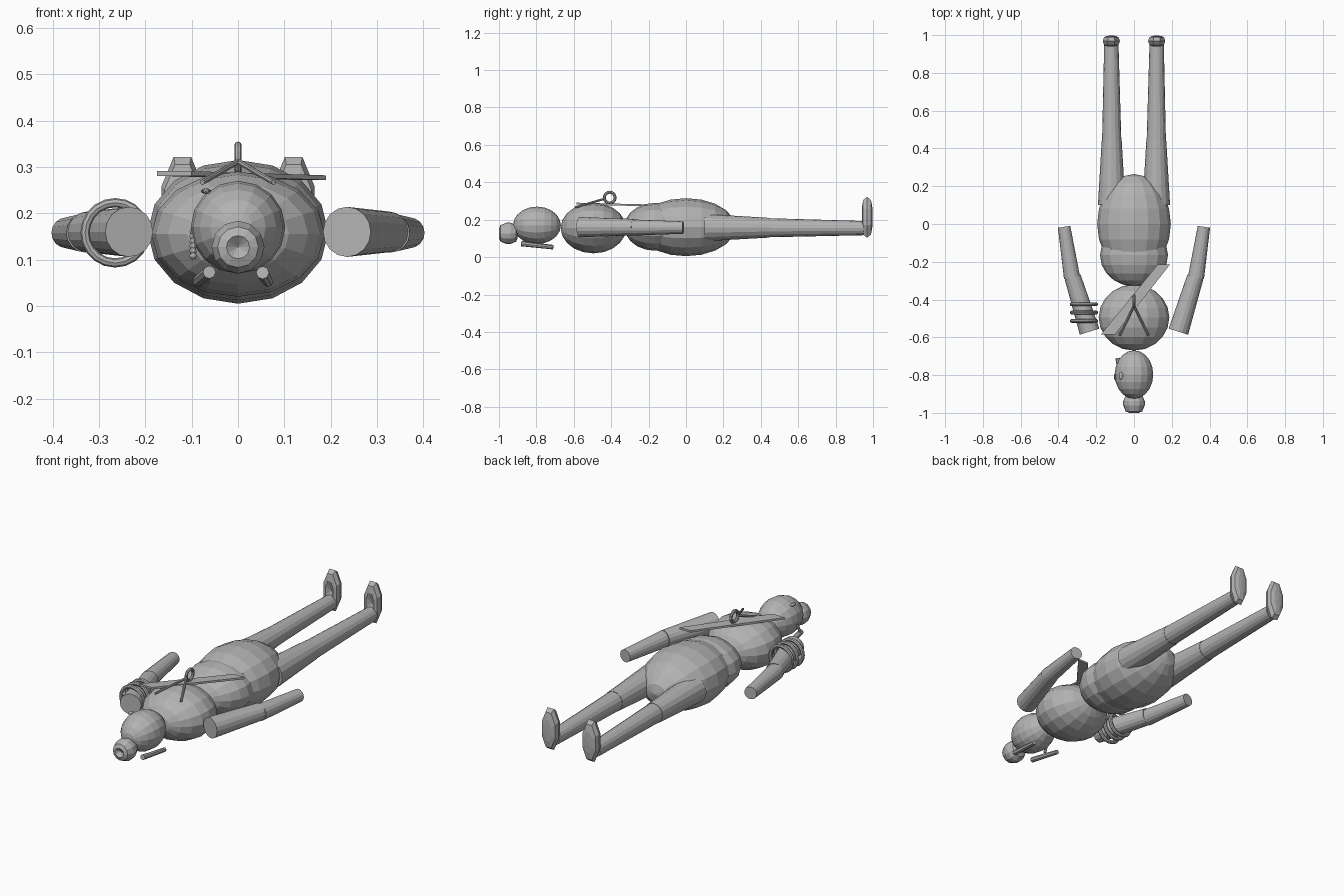
import bpy, bmesh, math
from mathutils import Vector, Matrix

cube = bpy.data.objects.get("Cube")
if cube:
    bpy.data.objects.remove(cube, do_unlink=True)

grey = bpy.data.materials.new("stone_grey")
grey.use_nodes = True
colour = (0.45, 0.45, 0.45, 1)
grey.diffuse_color = colour
grey.node_tree.nodes["Principled BSDF"].inputs["Base Color"].default_value = colour

ALONG_Y = Matrix.Rotation(math.radians(90), 4, "X")


def finish(name, bm):
    bmesh.ops.recalc_face_normals(bm, faces=bm.faces)
    mesh = bpy.data.meshes.new(name)
    bm.to_mesh(mesh)
    bm.free()
    mesh.materials.append(grey)
    obj = bpy.data.objects.new(name, mesh)
    bpy.context.collection.objects.link(obj)
    return obj


def ball(name, centre, radii, segments=16, rings=10):
    """Ellipsoid with its poles along y."""
    bm = bmesh.new()
    place = Matrix.Translation(centre) @ Matrix.Diagonal((*radii, 1)) @ ALONG_Y
    bmesh.ops.create_uvsphere(bm, u_segments=segments, v_segments=rings,
                              radius=1, matrix=place)
    return finish(name, bm)


def limb(name, start, end, r1, r2, sides=16):
    """Tapered cylinder between two points."""
    bm = bmesh.new()
    a, b = Vector(start), Vector(end)
    turn = (b - a).to_track_quat("Z", "Y").to_matrix().to_4x4()
    bmesh.ops.create_cone(bm, cap_ends=True, segments=sides, radius1=r1, radius2=r2,
                          depth=(b - a).length,
                          matrix=Matrix.Translation((a + b) / 2) @ turn)
    return finish(name, bm)


def lathe(name, centre, profile, scale=(1, 1, 1), sides=12, phase=0):
    """Spin (radius, y) points about the y axis."""
    bm = bmesh.new()
    verts = [bm.verts.new((r, y, 0)) for r, y in profile]
    edges = [bm.edges.new(pair) for pair in zip(verts, verts[1:])]
    bmesh.ops.spin(bm, geom=verts + edges, cent=(0, 0, 0), axis=(0, 1, 0),
                   angle=math.tau, steps=sides, use_merge=True)
    bmesh.ops.remove_doubles(bm, verts=bm.verts, dist=0.0005)
    place = (Matrix.Translation(centre) @ Matrix.Diagonal((*scale, 1))
             @ Matrix.Rotation(phase, 4, "Y"))
    bmesh.ops.transform(bm, matrix=place, verts=bm.verts)
    return finish(name, bm)


def ring(name, centre, axis_turn, major, minor, around=20):
    bpy.ops.mesh.primitive_torus_add(location=centre, rotation=axis_turn,
                                     major_radius=major, minor_radius=minor,
                                     major_segments=around, minor_segments=8)
    obj = bpy.context.object
    obj.name = name
    obj.data.materials.append(grey)
    return obj


# Torso and head
ball("hips", (0, 0, 0.16), (0.195, 0.265, 0.155))
ball("belly", (0, -0.165, 0.162), (0.18, 0.165, 0.128))
ball("chest", (0, -0.495, 0.155), (0.187, 0.175, 0.135))
ball("head", (0, -0.797, 0.17), (0.102, 0.128, 0.1))

# Hair bun with a dimpled end
lathe("hair_bun", (0, -0.95, 0.127),
      [(0, -0.03), (0.025, -0.05), (0.044, -0.042), (0.057, -0.01),
       (0.057, 0.012), (0.044, 0.042), (0.025, 0.05), (0, 0.045)])

# Limbs
for side, s in (("left", 1), ("right", -1)):
    limb(side + "_upper_arm", (s * 0.235, -0.57, 0.16), (s * 0.325, -0.28, 0.16),
         0.054, 0.044)
    limb(side + "_forearm", (s * 0.328, -0.285, 0.158), (s * 0.37, -0.015, 0.158),
         0.043, 0.033)
    limb(side + "_thigh", (s * 0.118, 0.1, 0.158), (s * 0.118, 0.44, 0.157),
         0.073, 0.053)
    limb(side + "_calf", (s * 0.118, 0.44, 0.157), (s * 0.12, 0.95, 0.155),
         0.051, 0.038)
    # Foot: upright flattened disc, hollowed around the ankle
    lathe(side + "_foot", (s * 0.12, 0.968, 0.213),
          [(0, -0.008), (0.5, -0.027), (0.85, -0.021), (1, 0), (0.85, 0.021),
           (0.5, 0.028), (0, 0.03)],
          scale=(0.049, 1, 0.118), sides=8, phase=math.pi / 8)

# Bangles on the right arm
for i in range(3):
    ring(f"bangle_{i + 1}", (-0.265, -0.425 - 0.044 * i, 0.158),
         (math.pi / 2, 0, 0), 0.065, 0.01)

# Sash: thin slanted strip across the chest
bm = bmesh.new()
outline = [(-0.175, -0.585, 0.281), (-0.1, -0.585, 0.281),
           (0.19, -0.215, 0.272), (0.125, -0.215, 0.272)]
low = [bm.verts.new(p) for p in outline]
strip = bm.faces.new(low)
raised = bmesh.ops.extrude_face_region(bm, geom=[strip], use_keep_orig=True)
bmesh.ops.translate(bm, vec=(0, 0, 0.01),
                    verts=[v for v in raised["geom"] if isinstance(v, bmesh.types.BMVert)])
finish("sash", bm)

# Necklace: two cords meeting at a standing ring
ring("pendant_ring", (0, -0.408, 0.318), (0, math.pi / 2, 0), 0.029, 0.008, 16)
for side, s in (("left", 1), ("right", -1)):
    limb(side + "_necklace_cord", (0, -0.435, 0.312), (s * 0.077, -0.59, 0.267),
         0.006, 0.006, 8)

# Pins beneath the head
limb("left_pin", (0.053, -0.88, 0.072), (0.065, -0.71, 0.052), 0.014, 0.011, 8)
limb("right_pin", (-0.062, -0.88, 0.073), (-0.086, -0.71, 0.053), 0.014, 0.012, 8)

# Ear stud and a hanging row of beads
ball("ear_stud", (-0.069, -0.803, 0.248), (0.011, 0.021, 0.006), 10, 6)
for i in range(6):
    ball(f"bead_{i + 1}", (-0.097, -0.82 + 0.005 * i, 0.108 + 0.0105 * i),
         (0.008, 0.008, 0.008), 8, 6)
